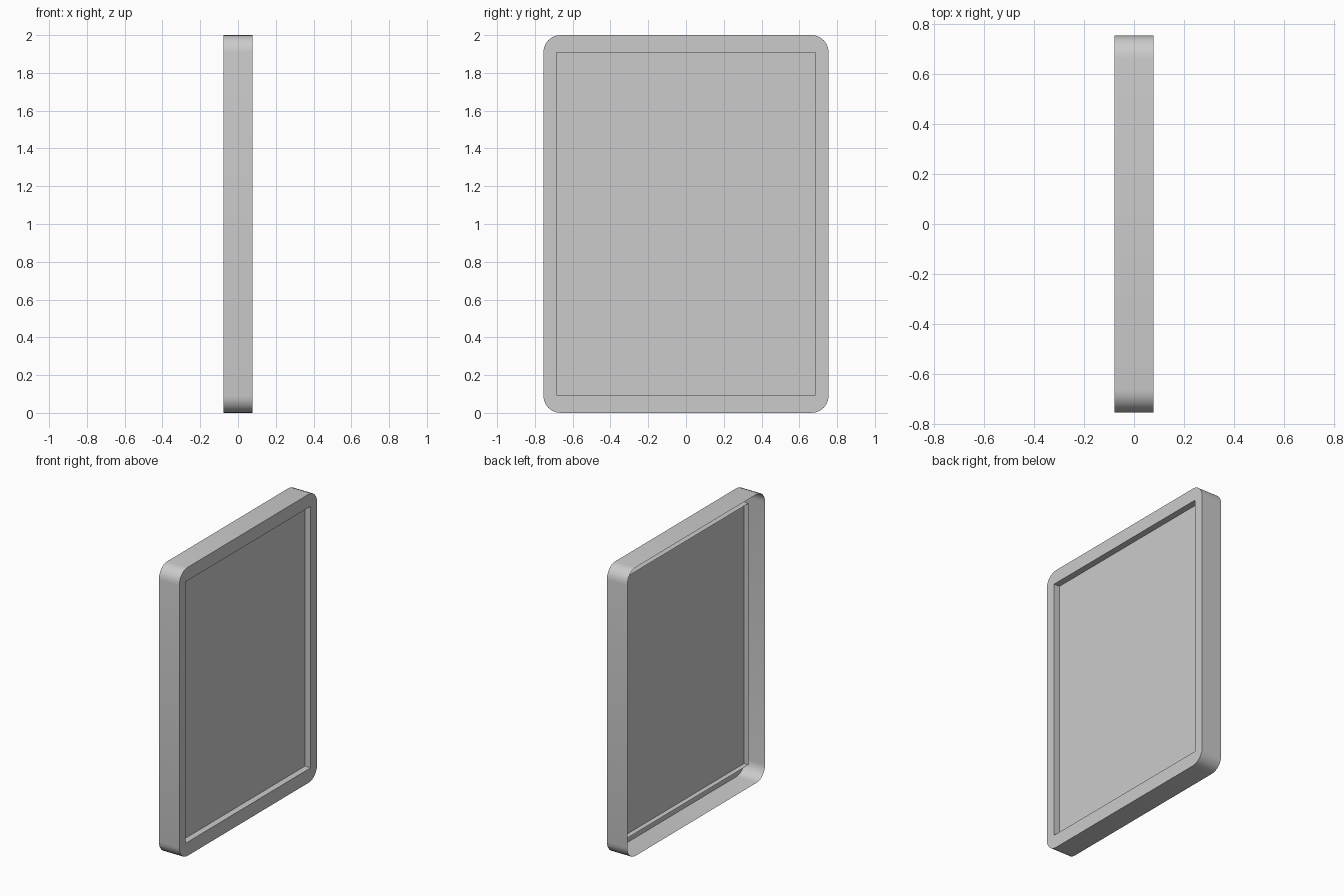
import bpy, bmesh, math

if "Cube" in bpy.data.objects:
    bpy.data.objects.remove(bpy.data.objects["Cube"])

HALF_W, HEIGHT = 0.755, 2.0         # outer size (y, z)
FRONT, BACK = 0.078, -0.078         # depth of the outer shell (x)
RADIUS, SEGS = 0.09, 6              # rounded corners
OPEN_W, OPEN_Z0, OPEN_Z1 = 0.685, 0.095, 1.908
LINER_BACK, PANEL_X = 0.0, 0.034


def rounded_outline(half_w, z0, z1, r, segs):
    """Points (y, z) of a rounded rectangle, counter-clockwise."""
    corners = [(half_w - r, z0 + r, -90), (half_w - r, z1 - r, 0),
               (-half_w + r, z1 - r, 90), (-half_w + r, z0 + r, 180)]
    pts = []
    for cy, cz, start in corners:
        for i in range(segs + 1):
            a = math.radians(start + 90 * i / segs)
            pts.append((cy + r * math.cos(a), cz + r * math.sin(a)))
    return pts


def add_loop(bm, pts, x):
    verts = [bm.verts.new((x, y, z)) for y, z in pts]
    n = len(verts)
    edges = [bm.edges.new((verts[i], verts[(i + 1) % n])) for i in range(n)]
    return verts, edges


def bridge(bm, a, b):
    n = len(a)
    for i in range(n):
        j = (i + 1) % n
        bm.faces.new((a[i], a[j], b[j], b[i]))


def finish(bm, name):
    mesh = bpy.data.meshes.new(name)
    bm.to_mesh(mesh)
    bm.free()
    obj = bpy.data.objects.new(name, mesh)
    bpy.context.collection.objects.link(obj)
    return obj


opening = [(-OPEN_W, OPEN_Z0), (OPEN_W, OPEN_Z0),
           (OPEN_W, OPEN_Z1), (-OPEN_W, OPEN_Z1)]
outline = rounded_outline(HALF_W, 0, HEIGHT, RADIUS, SEGS)

# Frame: flat front border, outer shell open at the back, liner in the opening
bm = bmesh.new()
outer, outer_edges = add_loop(bm, outline, FRONT)
inner, inner_edges = add_loop(bm, opening, FRONT)
bmesh.ops.triangle_fill(bm, edges=outer_edges + inner_edges,
                        use_beauty=True, normal=(1, 0, 0))
outer_back, _ = add_loop(bm, outline, BACK)
inner_back, _ = add_loop(bm, opening, LINER_BACK)
bridge(bm, outer, outer_back)
bridge(bm, inner, inner_back)
bmesh.ops.recalc_face_normals(bm, faces=bm.faces[:])
front = [f for f in bm.faces if abs(f.normal.x) > 0.9]
if front[0].normal.x < 0:
    bmesh.ops.reverse_faces(bm, faces=bm.faces[:])
frame = finish(bm, "frame")
bpy.ops.object.select_all(action='DESELECT')
frame.select_set(True)
bpy.context.view_layer.objects.active = frame
bpy.ops.object.shade_smooth_by_angle(angle=math.radians(35))

# Panel: flat sheet set back inside the opening
bm = bmesh.new()
panel_verts, _ = add_loop(bm, opening, PANEL_X)
bm.faces.new(panel_verts)
finish(bm, "panel")
